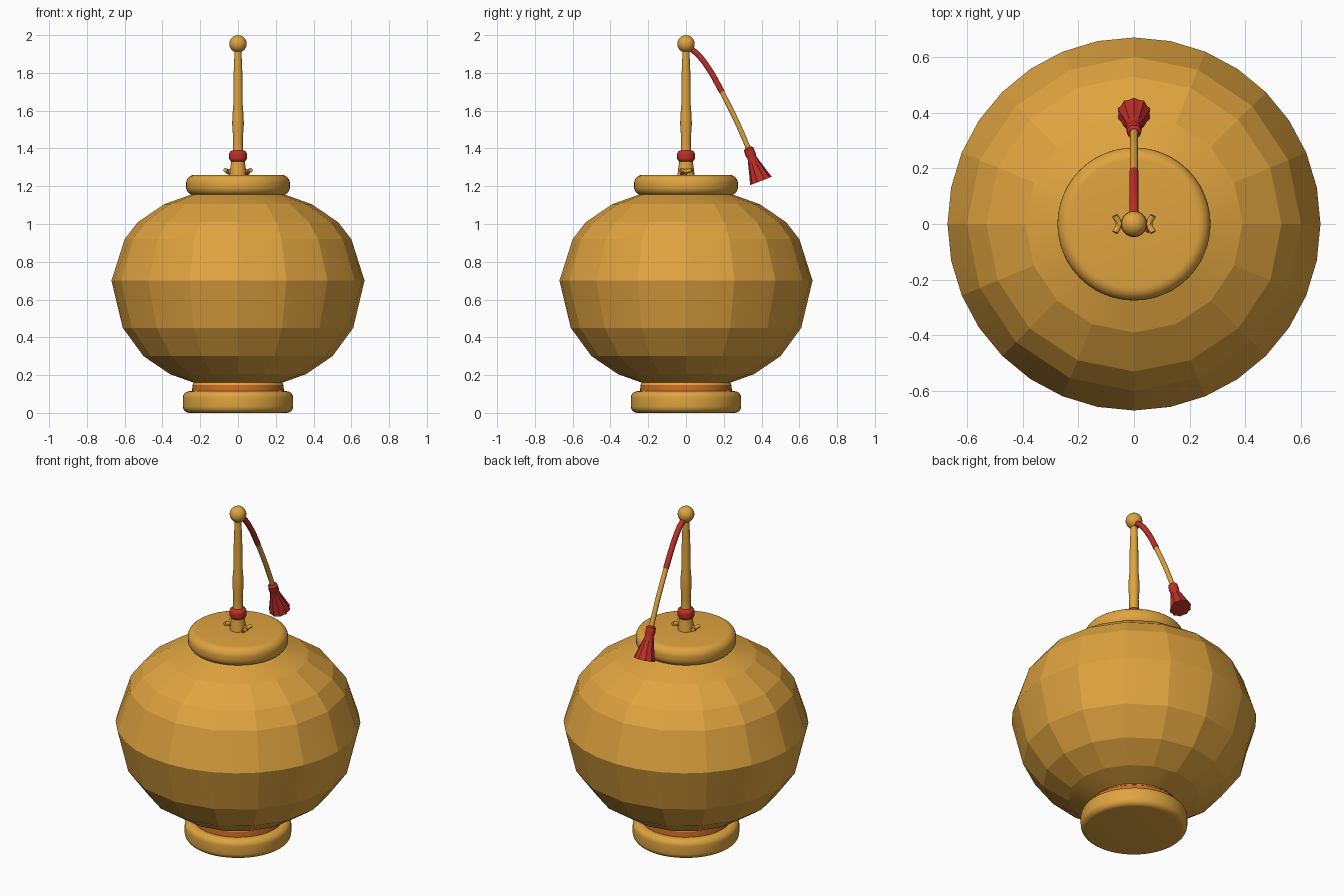
import bpy, bmesh, math
from mathutils import Vector

if "Cube" in bpy.data.objects:
    bpy.data.objects.remove(bpy.data.objects["Cube"])


def material(name, rgb):
    m = bpy.data.materials.new(name)
    m.diffuse_color = (*rgb, 1)
    m.use_nodes = True
    m.node_tree.nodes["Principled BSDF"].inputs["Base Color"].default_value = m.diffuse_color
    return m


GOLD = material("gold", (0.74, 0.37, 0.05))
RED = material("red", (0.52, 0.028, 0.022))
ORANGE = material("orange", (0.60, 0.15, 0.02))


def lathe(name, profile, mat, n=48, base=(0, 0, 0), axis=(0, 0, 1), shape=None, angle=35):
    """Revolve (radius, height) points round an axis and close both ends."""
    bm = bmesh.new()
    q = Vector((0, 0, 1)).rotation_difference(Vector(axis))
    rings = []
    for j, (r, z) in enumerate(profile):
        ring = []
        for i in range(n):
            a = 2 * math.pi * i / n
            f = shape(i, j) if shape else 1
            p = Vector((r * f * math.cos(a), r * f * math.sin(a), z))
            ring.append(bm.verts.new(q @ p + Vector(base)))
        rings.append(ring)
    for a, b in zip(rings, rings[1:]):
        for i in range(n):
            k = (i + 1) % n
            bm.faces.new((a[i], a[k], b[k], b[i]))
    bm.faces.new(rings[0][::-1])
    bm.faces.new(rings[-1])
    return finish(name, bm, mat, angle)


def finish(name, bm, mat, angle=35):
    me = bpy.data.meshes.new(name)
    bmesh.ops.recalc_face_normals(bm, faces=bm.faces[:])
    bm.to_mesh(me)
    bm.free()
    ob = bpy.data.objects.new(name, me)
    bpy.context.collection.objects.link(ob)
    me.materials.append(mat)
    bpy.ops.object.select_all(action='DESELECT')
    ob.select_set(True)
    bpy.context.view_layer.objects.active = ob
    bpy.ops.object.shade_smooth_by_angle(angle=math.radians(angle))
    return ob


def rounded_disc(z0, z1, r, b):
    """Profile of a disc with rounded rims."""
    arc = [(r - b + b * math.sin(t * math.pi / 12), b - b * math.cos(t * math.pi / 12))
           for t in range(7)]
    return [(x, z0 + h) for x, h in arc] + [(x, z1 - h) for x, h in reversed(arc)]


def tube(name, pts, r, mat):
    cu = bpy.data.curves.new(name, 'CURVE')
    cu.dimensions = '3D'
    cu.bevel_depth = r
    cu.bevel_resolution = 3
    cu.use_fill_caps = True
    s = cu.splines.new('BEZIER')
    s.bezier_points.add(len(pts) - 1)
    for bp, p in zip(s.bezier_points, pts):
        bp.co = p
        bp.handle_left_type = bp.handle_right_type = 'AUTO'
    cu.materials.append(mat)
    ob = bpy.data.objects.new(name, cu)
    bpy.context.collection.objects.link(ob)
    return ob


# Paper body: 16 panels, round at the equator, flat between ribs elsewhere
body = [(0.22, 0.155), (0.36, 0.205), (0.50, 0.30), (0.61, 0.45), (0.67, 0.70),
        (0.60, 0.92), (0.53, 1.01), (0.39, 1.105), (0.25, 1.155)]
flat = math.cos(math.pi / 16)
lathe("lantern_body", body, GOLD, 32, angle=9,
      shape=lambda i, j: flat if i % 2 and j != 4 else 1)

# Foot, painted neck band and top cap
lathe("foot", rounded_disc(0.0, 0.115, 0.292, 0.035), GOLD)
lathe("neck_band", [(0.245, 0.10), (0.24, 0.15)], ORANGE)
lathe("neck_collar", [(0.242, 0.148), (0.23, 0.165), (0.25, 0.185)], GOLD)
lathe("top_cap", rounded_disc(1.152, 1.26, 0.275, 0.045), GOLD)

# Handle post with red ring and ball finial
lathe("handle_post", [(0.046, 1.25), (0.042, 1.29), (0.036, 1.33), (0.027, 1.39),
                      (0.026, 1.46), (0.031, 1.53), (0.029, 1.58), (0.025, 1.63),
                      (0.023, 1.80), (0.018, 1.92)], GOLD, 20)
lathe("red_ring", rounded_disc(1.328, 1.39, 0.047, 0.022), RED, 24)
bm = bmesh.new()
bmesh.ops.create_uvsphere(bm, u_segments=24, v_segments=14, radius=0.046)
bmesh.ops.translate(bm, verts=bm.verts[:], vec=(0, 0, 1.954))
finish("ball_finial", bm, GOLD, 60)

# Small lugs either side of the post
for s, side in ((-1, "left"), (1, "right")):
    tube(side + "_lug", [(s * 0.068, -0.03, 1.285), (s * 0.055, 0, 1.28),
                         (s * 0.068, 0.03, 1.285)], 0.011, GOLD)
    tube(side + "_lug_arm", [(s * 0.03, 0, 1.275), (s * 0.06, 0, 1.278)], 0.014, GOLD)
tube("lug_thread", [(0.045, -0.025, 1.265), (0.055, -0.015, 1.27)], 0.009, RED)

# Hanging cord: red upper half, gold lower half
tube("cord_upper", [(0, 0.03, 1.925), (0, 0.065, 1.895), (0, 0.125, 1.815),
                    (0, 0.19, 1.70)], 0.016, RED)
tube("cord_lower", [(0, 0.19, 1.70), (0, 0.265, 1.55), (0, 0.335, 1.39)], 0.014, GOLD)

# Tassel flaring along the cord direction
lathe("tassel", [(0.016, 0), (0.026, 0.008), (0.028, 0.04), (0.024, 0.058),
                 (0.031, 0.09), (0.044, 0.14), (0.058, 0.19)],
      RED, 20, base=(0, 0.328, 1.405), axis=(0, 0.36, -0.93),
      shape=lambda i, j: 1 + (0.06 if i % 2 else -0.04) * (j > 3))
